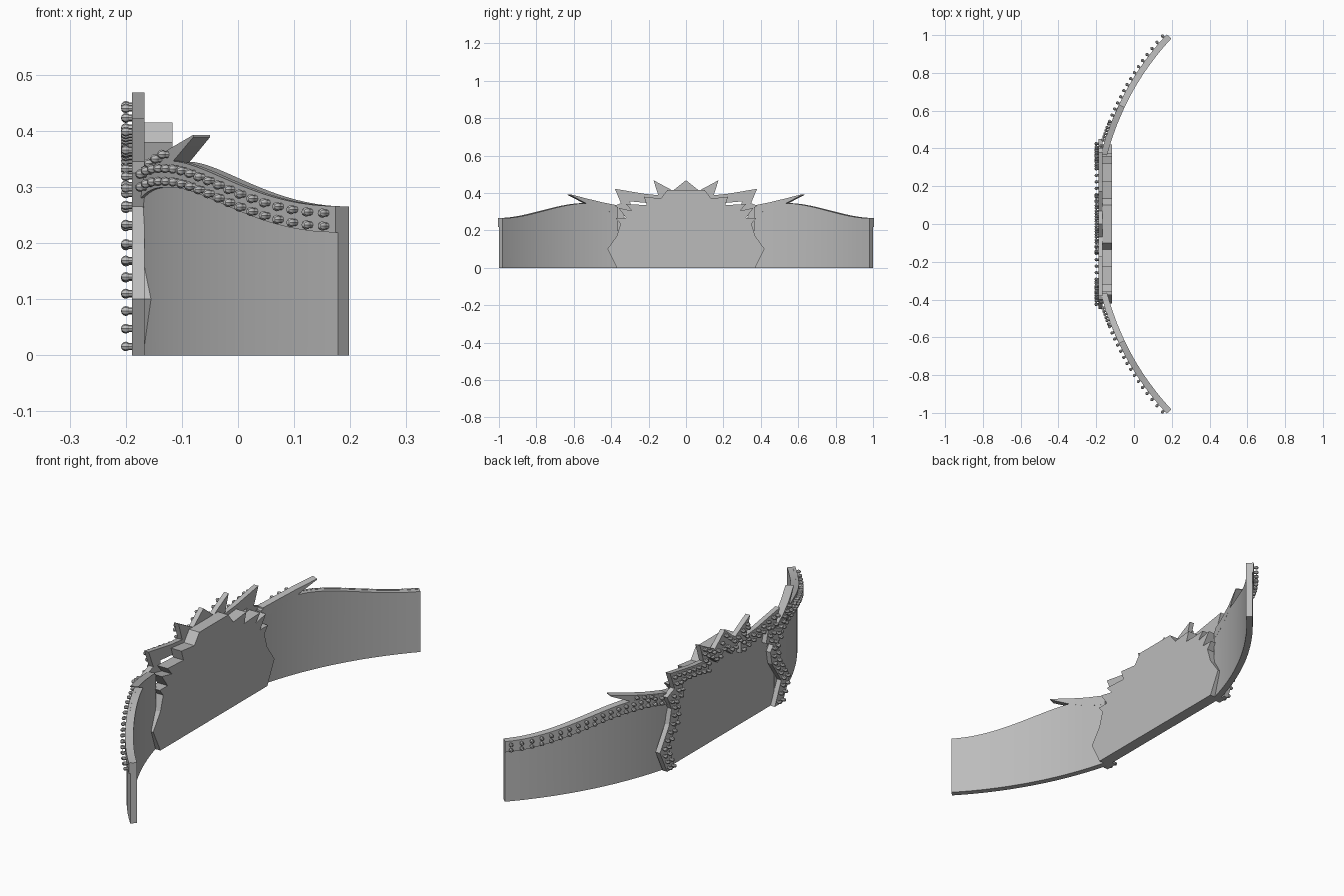
import bpy, bmesh, math
from mathutils import Vector, Matrix

if "Cube" in bpy.data.objects:
    bpy.data.objects.remove(bpy.data.objects["Cube"], do_unlink=True)

grey = bpy.data.materials.new("plain grey")
grey.use_nodes = True
grey.diffuse_color = (0.5, 0.5, 0.5, 1)
grey.node_tree.nodes["Principled BSDF"].inputs["Base Color"].default_value = (0.5, 0.5, 0.5, 1)

CENTRE_X, RADIUS = 1.2485, 1.465


def finish(name, bm, smooth=True):
    bmesh.ops.recalc_face_normals(bm, faces=bm.faces)
    mesh = bpy.data.meshes.new(name)
    bm.to_mesh(mesh)
    bm.free()
    mesh.materials.append(grey)
    ob = bpy.data.objects.new(name, mesh)
    bpy.context.collection.objects.link(ob)
    if smooth:
        bpy.ops.object.select_all(action='DESELECT')
        ob.select_set(True)
        bpy.context.view_layer.objects.active = ob
        bpy.ops.object.shade_smooth_by_angle(angle=math.radians(30))


def wrap(y, z, r):
    """Place a point on the upright cylinder that the wings follow."""
    a = math.asin(max(-1, min(1, y / RADIUS)))
    return Vector((CENTRE_X - r * math.cos(a), r * math.sin(a), z))


def prism(name, outline, x0, x1):
    """Flat slab from a (y, z) outline."""
    bm = bmesh.new()
    face = bm.faces.new([bm.verts.new((x0, y, z)) for y, z in outline])
    new = bmesh.ops.extrude_face_region(bm, geom=[face])["geom"]
    verts = [v for v in new if isinstance(v, bmesh.types.BMVert)]
    bmesh.ops.translate(bm, verts=verts, vec=(x1 - x0, 0, 0))
    finish(name, bm, False)


def curved_strip(name, rows, r_out, r_in, side):
    """Curved solid from (y, low z, high z) stations."""
    bm = bmesh.new()
    rings = []
    for y, lo, hi in rows:
        corners = [(lo, r_out), (hi, r_out), (hi, r_in), (lo, r_in)]
        rings.append([bm.verts.new(wrap(side * y, z, r)) for z, r in corners])
    for a, b in zip(rings, rings[1:]):
        for i in range(4):
            j = (i + 1) % 4
            bm.faces.new((a[i], a[j], b[j], b[i]))
    bm.faces.new(rings[0])
    bm.faces.new(rings[-1])
    finish(name, bm)


def along(points, step):
    """Evenly spaced points on a polyline."""
    pts = [Vector(p) for p in points]
    total = sum((b - a).length for a, b in zip(pts, pts[1:]))
    n = max(1, round(total / step))
    out = []
    for k in range(n):
        d = total * (k + 0.5) / n
        for a, b in zip(pts, pts[1:]):
            length = (b - a).length
            if d <= length:
                out.append(a.lerp(b, d / length))
                break
            d -= length
    return out


def add_stud(bm, base, normal):
    turn = normal.to_track_quat('Z', 'Y').to_matrix().to_4x4()
    place = Matrix.Translation(base) @ turn
    bmesh.ops.create_cone(bm, segments=8, radius1=0.006, radius2=0.006, depth=0.012,
                          matrix=place @ Matrix.Translation((0, 0, 0.004)))
    bmesh.ops.create_uvsphere(bm, u_segments=8, v_segments=6, radius=0.0085,
                              matrix=place @ Matrix.Translation((0, 0, 0.011)))


def mirrored(half):
    """Complete a half outline that starts on the middle line."""
    return [(-y, z) for y, z in reversed(half[1:])] + half


# Spiky front frame: outer and inner edges from the middle down one side
outer = [(0, .468), (.07, .412), (.174, .468), (.148, .388), (.22, .395), (.38, .422),
         (.348, .345), (.40, .325), (.37, .265), (.385, .2), (.45, .1), (.40, 0)]
inner = [(0, .385), (.05, .345), (.11, .39), (.11, .325), (.19, .345), (.30, .355),
         (.285, .30), (.335, .275), (.315, .25), (.325, .195), (.39, .1), (.345, 0)]
prism("spiky_frame", mirrored(outer) + mirrored(inner)[::-1], -.189, -.167)

# Thick stepped plate behind the frame
plate = [(0, .415), (.10, .415), (.135, .37), (.225, .38), (.21, .335), (.32, .34),
         (.29, .305), (.36, .32), (.32, .265), (.375, .265), (.35, .235), (.37, .17),
         (.42, .1), (.37, 0)]
prism("backing_plate", mirrored(plate), -.168, -.117)

# Studs in two rows around the frame
bm = bmesh.new()
for t in (.22, .72):
    row = [(i[0] + (o[0] - i[0]) * t, i[1] + (o[1] - i[1]) * t)
           for o, i in zip(mirrored(outer), mirrored(inner))]
    for p in along(row, .035):
        add_stud(bm, Vector((-.189, p.x, p.y)), Vector((-1, 0, 0)))
finish("frame_studs", bm)


def wing_top(y):
    s = max(0, min(1, (y - .54) / .46))
    return .345 - .08 * s * s * (3 - 2 * s) - 1.2 * max(0, .5 - y) ** 2


# Curved wings, each with a raised band, a swept spike and studs
stations = [.37 + .63 * i / 28 for i in range(29)]
for side, word in ((-1, "front"), (1, "back")):
    curved_strip(word + "_wing", [(y, 0, wing_top(y)) for y in stations],
                 RADIUS, RADIUS - .027, side)
    curved_strip(word + "_wing_band",
                 [(y, wing_top(y) - .046, wing_top(y) + .001) for y in stations],
                 RADIUS + .006, RADIUS - .005, side)
    curved_strip(word + "_wing_spike",
                 [(.38, .29, .335), (.46, .31, .351), (.54, .342, .370), (.63, .389, .393)],
                 RADIUS + .006, RADIUS - .027, side)
    bm = bmesh.new()
    rows = [[(y, wing_top(y) - drop) for y in stations[1:]] for drop in (.012, .035)]
    rows.append([(.44, .338), (.54, .362)])
    for row in rows:
        for p in along(row, .033):
            base = wrap(side * p.x, p.y, RADIUS + .006)
            add_stud(bm, base, (base - Vector((CENTRE_X, 0, p.y))).normalized())
    finish(word + "_wing_studs", bm)
